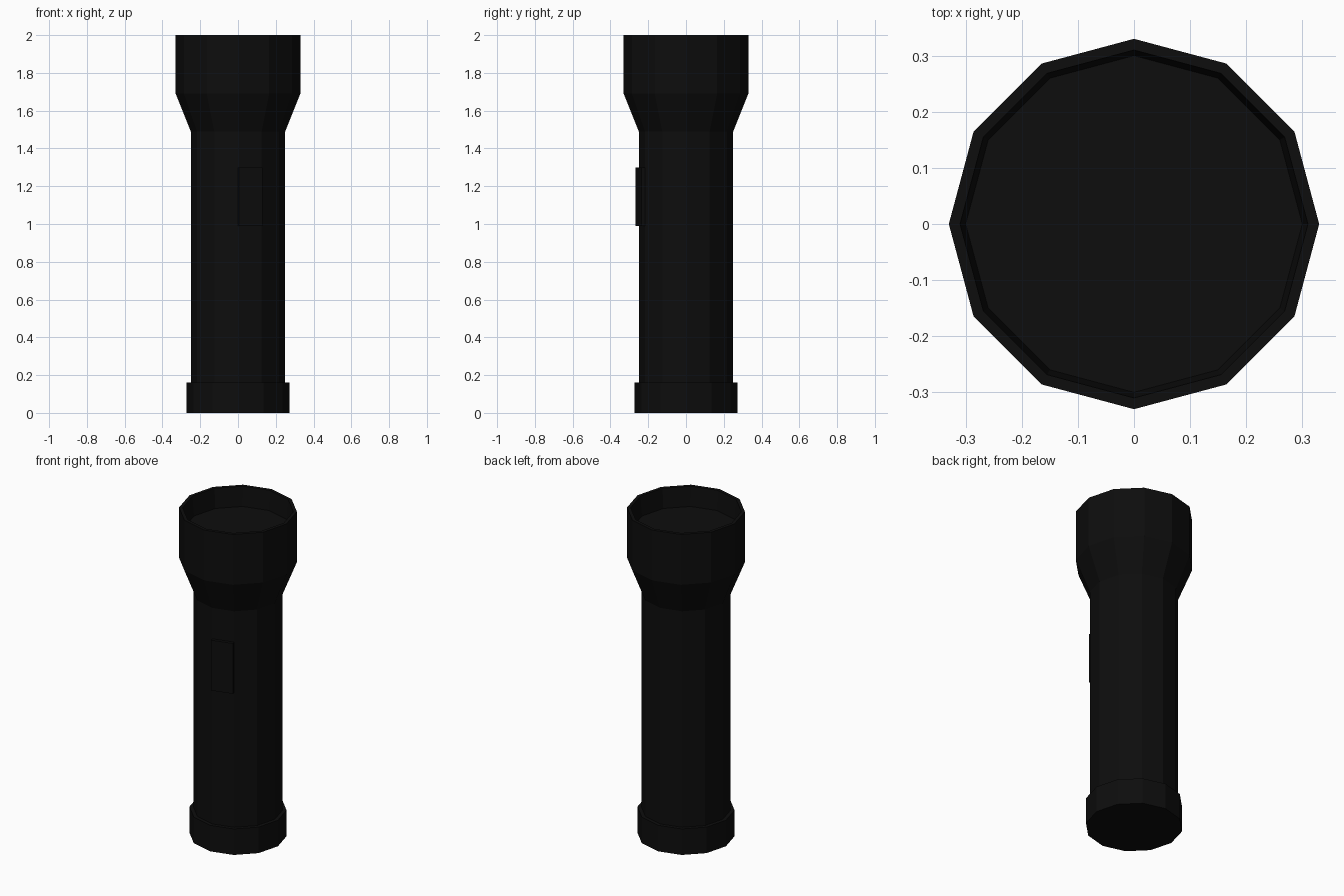
import bpy, bmesh
from math import cos, sin, pi, radians

if "Cube" in bpy.data.objects:
    bpy.data.objects.remove(bpy.data.objects["Cube"])

SIDES = 12

black = bpy.data.materials.new("black_plastic")
black.diffuse_color = (0.004, 0.004, 0.004, 1)
black.use_nodes = True
black.node_tree.nodes["Principled BSDF"].inputs["Base Color"].default_value = black.diffuse_color


def finish(name, bm):
    bmesh.ops.recalc_face_normals(bm, faces=bm.faces)
    mesh = bpy.data.meshes.new(name)
    bm.to_mesh(mesh)
    bm.free()
    mesh.materials.append(black)
    obj = bpy.data.objects.new(name, mesh)
    bpy.context.collection.objects.link(obj)
    return obj


def lathe(name, profile):
    """Twelve-sided turned part from (radius, z) points, capped at both ends."""
    bm = bmesh.new()
    rings = [[bm.verts.new((r * cos(2 * pi * i / SIDES), r * sin(2 * pi * i / SIDES), z))
              for i in range(SIDES)] for r, z in profile]
    for a, b in zip(rings, rings[1:]):
        for i in range(SIDES):
            j = (i + 1) % SIDES
            bm.faces.new((a[i], a[j], b[j], b[i]))
    bm.faces.new(rings[0])
    bm.faces.new(rings[-1])
    return finish(name, bm)


# One continuous shell: tail cap, grip, flared head, rim and recessed lens
lathe("flashlight_body", [
    (0.272, 0.0), (0.272, 0.16), (0.25, 0.16), (0.25, 1.49),
    (0.33, 1.69), (0.33, 2.0), (0.31, 2.0), (0.30, 1.88),
])

# Switch: a raised panel covering one facet, pushed out along its normal
bm = bmesh.new()
ends = [(0.25 * cos(radians(a)), 0.25 * sin(radians(a))) for a in (270, 300)]
nx, ny = cos(radians(285)), sin(radians(285))
corners = [(ends[0], 0.99), (ends[1], 0.99), (ends[1], 1.30), (ends[0], 1.30)]
inner, outer = [[bm.verts.new((p[0] + nx * d, p[1] + ny * d, z)) for p, z in corners]
                for d in (0.0, 0.019)]
bm.faces.new(outer)
for i in range(4):
    j = (i + 1) % 4
    bm.faces.new((inner[i], inner[j], outer[j], outer[i]))
finish("switch", bm)
